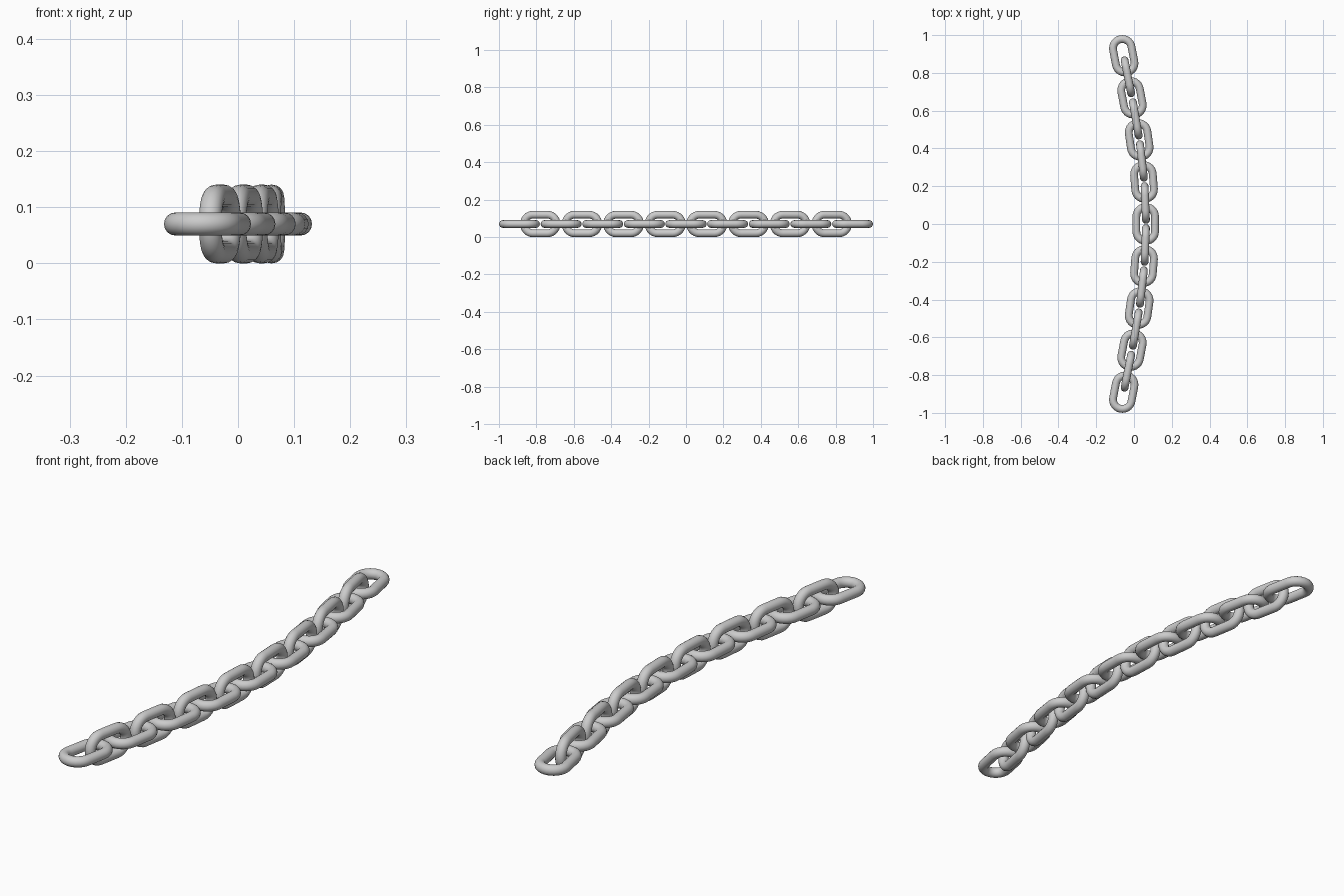
import bpy, bmesh
from math import sin, cos, pi, atan

if "Cube" in bpy.data.objects:
    bpy.data.objects.remove(bpy.data.objects["Cube"])

WIRE = 0.0205        # wire radius
BEND = 0.0495        # radius of the rounded link ends (wire centre line)
HALF = 0.0400        # half length of the straight sides
PITCH = 0.1113       # spacing of link centres along y
ARC, RING = 14, 16   # segments per end bend, sides of the wire


# One shared stadium-shaped link, lying flat with its long axis on y
def link_mesh():
    path = []
    for end in (0, 1):
        for i in range(ARC + 1):
            a = pi * end + pi * i / ARC
            path.append((a, HALF if end == 0 else -HALF))
    bm = bmesh.new()
    rings = []
    for a, y0 in path:
        ring = []
        for j in range(RING):
            t = 2 * pi * j / RING
            r = BEND + WIRE * cos(t)
            ring.append(bm.verts.new((r * cos(a), y0 + r * sin(a), WIRE * sin(t))))
        rings.append(ring)
    for i, ring in enumerate(rings):
        nxt = rings[(i + 1) % len(rings)]
        for j in range(RING):
            k = (j + 1) % RING
            bm.faces.new((ring[j], nxt[j], nxt[k], ring[k])).smooth = True
    bmesh.ops.recalc_face_normals(bm, faces=bm.faces)
    me = bpy.data.meshes.new("chain_link")
    bm.to_mesh(me)
    bm.free()
    return me


# Links alternate flat / upright along a gently bowed line
mesh = link_mesh()
for n in range(-8, 9):
    y = n * PITCH
    x = 0.062 - 0.184 * y**2 + 0.047 * y**4
    slope = -0.368 * y + 0.188 * y**3
    upright = n % 2 == 1
    ob = bpy.data.objects.new("upright_link" if upright else "flat_link", mesh)
    ob.location = (x, y, BEND + WIRE)
    ob.rotation_euler = (0, pi / 2 if upright else 0, -atan(slope))
    bpy.context.collection.objects.link(ob)
